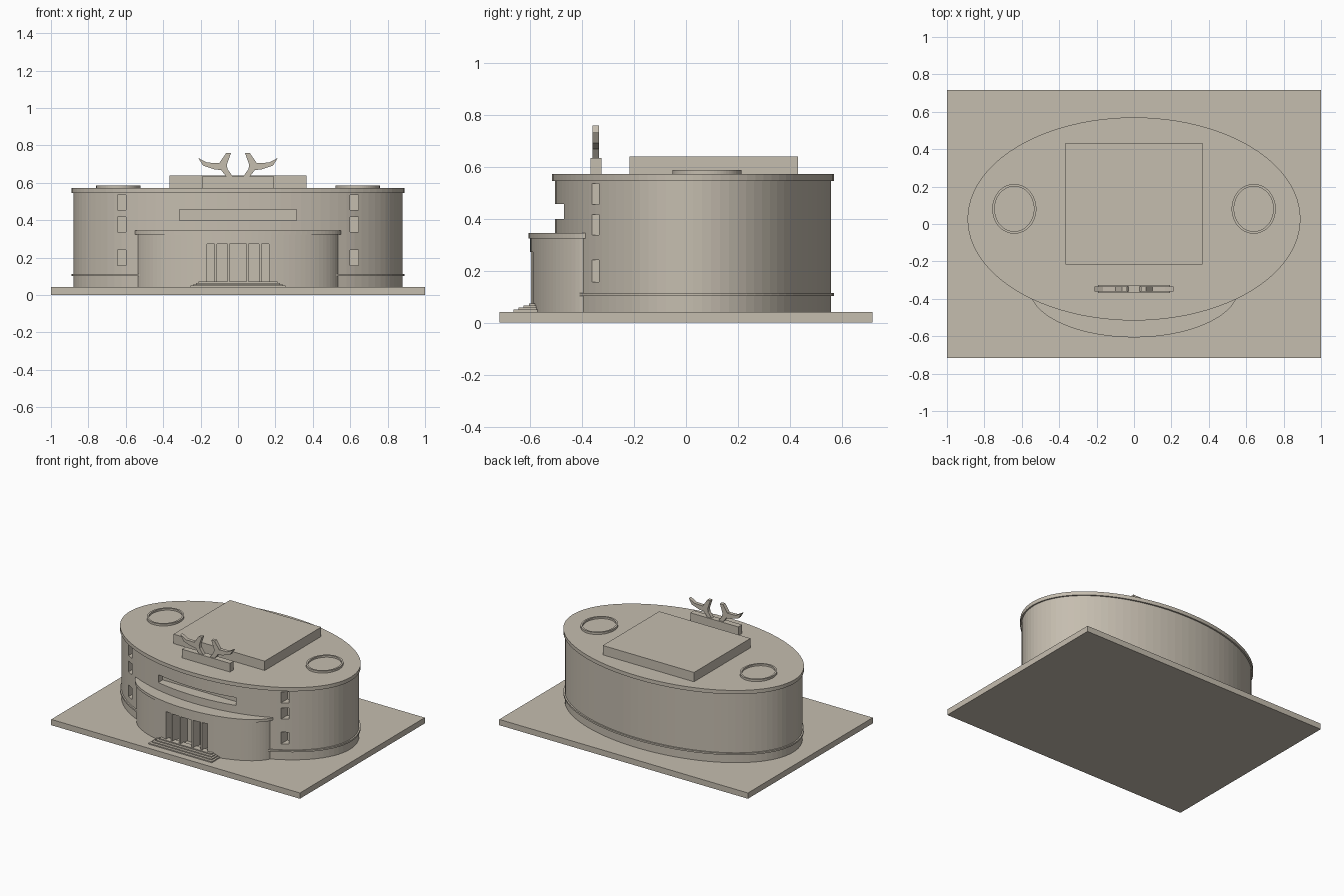
import bpy, bmesh, math
from mathutils import Matrix

if "Cube" in bpy.data.objects:
    bpy.data.objects.remove(bpy.data.objects["Cube"])

stone = bpy.data.materials.new("warm_stone")
stone.diffuse_color = (0.56, 0.51, 0.43, 1)
stone.use_nodes = True
stone.node_tree.nodes["Principled BSDF"].inputs["Base Color"].default_value = stone.diffuse_color


def finish(name, bm):
    bmesh.ops.recalc_face_normals(bm, faces=bm.faces)
    me = bpy.data.meshes.new(name)
    bm.to_mesh(me)
    bm.free()
    me.materials.append(stone)
    ob = bpy.data.objects.new(name, me)
    bpy.context.collection.objects.link(ob)
    return ob


def box(name, x0, x1, y0, y1, z0, z1):
    bm = bmesh.new()
    m = Matrix.Translation(((x0 + x1) / 2, (y0 + y1) / 2, (z0 + z1) / 2))
    bmesh.ops.create_cube(bm, size=1, matrix=m @ Matrix.Diagonal((x1 - x0, y1 - y0, z1 - z0, 1)))
    return finish(name, bm)


def prism(name, pts, depth):
    bm = bmesh.new()
    f = bm.faces.new([bm.verts.new(p) for p in pts])
    r = bmesh.ops.extrude_face_region(bm, geom=[f])
    vs = [v for v in r["geom"] if isinstance(v, bmesh.types.BMVert)]
    bmesh.ops.translate(bm, verts=vs, vec=depth)
    return finish(name, bm)


def oval(name, cx, cy, rx, ry, z0, z1, n=96):
    pts = [(cx + rx * math.cos(2 * math.pi * i / n), cy + ry * math.sin(2 * math.pi * i / n), z0)
           for i in range(n)]
    return prism(name, pts, (0, 0, z1 - z0))


def cut(ob, cutters):
    for c in cutters:
        mod = ob.modifiers.new("cut", "BOOLEAN")
        mod.operation, mod.solver, mod.object = "DIFFERENCE", "EXACT", c
        bpy.context.view_layer.objects.active = ob
        bpy.ops.object.modifier_apply(modifier=mod.name)
        bpy.data.objects.remove(c)


# ground slab
box("ground_slab", -1, 1, -0.717, 0.717, 0, 0.042)

# oval main hall with window openings
CY = 0.027
hall = oval("main_hall", 0, CY, 0.88, 0.532, 0.04, 0.55)
cutters = [box("strip_cutter", -0.312, 0.312, -0.7, -0.42, 0.4, 0.457)]
for s in (-1, 1):
    for z0, z1 in ((0.157, 0.242), (0.337, 0.417), (0.455, 0.535)):
        a, b = sorted((s * 0.6, s * 0.645))
        cutters.append(box("window_cutter", a, b, -0.7, -0.29, z0, z1))
cut(hall, cutters)
oval("hall_cornice", 0, CY, 0.89, 0.543, 0.545, 0.572)
oval("hall_base_band", 0, CY, 0.89, 0.543, 0.102, 0.114)

# curved entrance porch
PY, PRX, PRY = -0.342, 0.547, 0.259
porch = oval("porch", 0, PY, PRX, PRY, 0.04, 0.335)
cut(porch, [box("door_cutter", -0.165, 0.165, -0.75, -0.518, 0.065, 0.273)])
oval("porch_cornice", 0, PY, 0.56, 0.264, 0.325, 0.345)

# upright fins in the doorway
for s in (-1, 1):
    for a, b in ((0.045, 0.057), (0.113, 0.125)):
        front = PY - PRY * math.sqrt(1 - (b / PRX) ** 2) + 0.002
        x0, x1 = sorted((s * a, s * b))
        box("doorway_fin", x0, x1, front, -0.51, 0.06, 0.28)

# entrance steps
for i in range(4):
    w = 0.255 - 0.015 * i
    box("entrance_step", -w, w, -0.665 + 0.02 * i, -0.56, 0.04, 0.05 + 0.0077 * i)

# roof block and sculpture plinth
box("roof_block", -0.367, 0.367, -0.217, 0.432, 0.56, 0.64)
box("sculpture_plinth", -0.193, 0.193, -0.368, -0.325, 0.56, 0.635)

# branching roof sculpture, mirrored
branch = [(0.025, 0.63), (0.06, 0.63), (0.09, 0.668), (0.125, 0.672), (0.187, 0.692), (0.212, 0.733),
          (0.165, 0.708), (0.1, 0.706), (0.063, 0.76), (0.038, 0.76), (0.06, 0.695), (0.055, 0.672)]
for s in (-1, 1):
    prism("branch_sculpture", [(s * x, -0.36, z) for x, z in branch], (0, 0.026, 0))

# oval skylight rims
for s in (-1, 1):
    rim = oval("skylight_rim", s * 0.64, 0.081, 0.118, 0.133, 0.565, 0.587, 64)
    cut(rim, [oval("rim_cutter", s * 0.64, 0.081, 0.105, 0.12, 0.574, 0.7, 64)])
